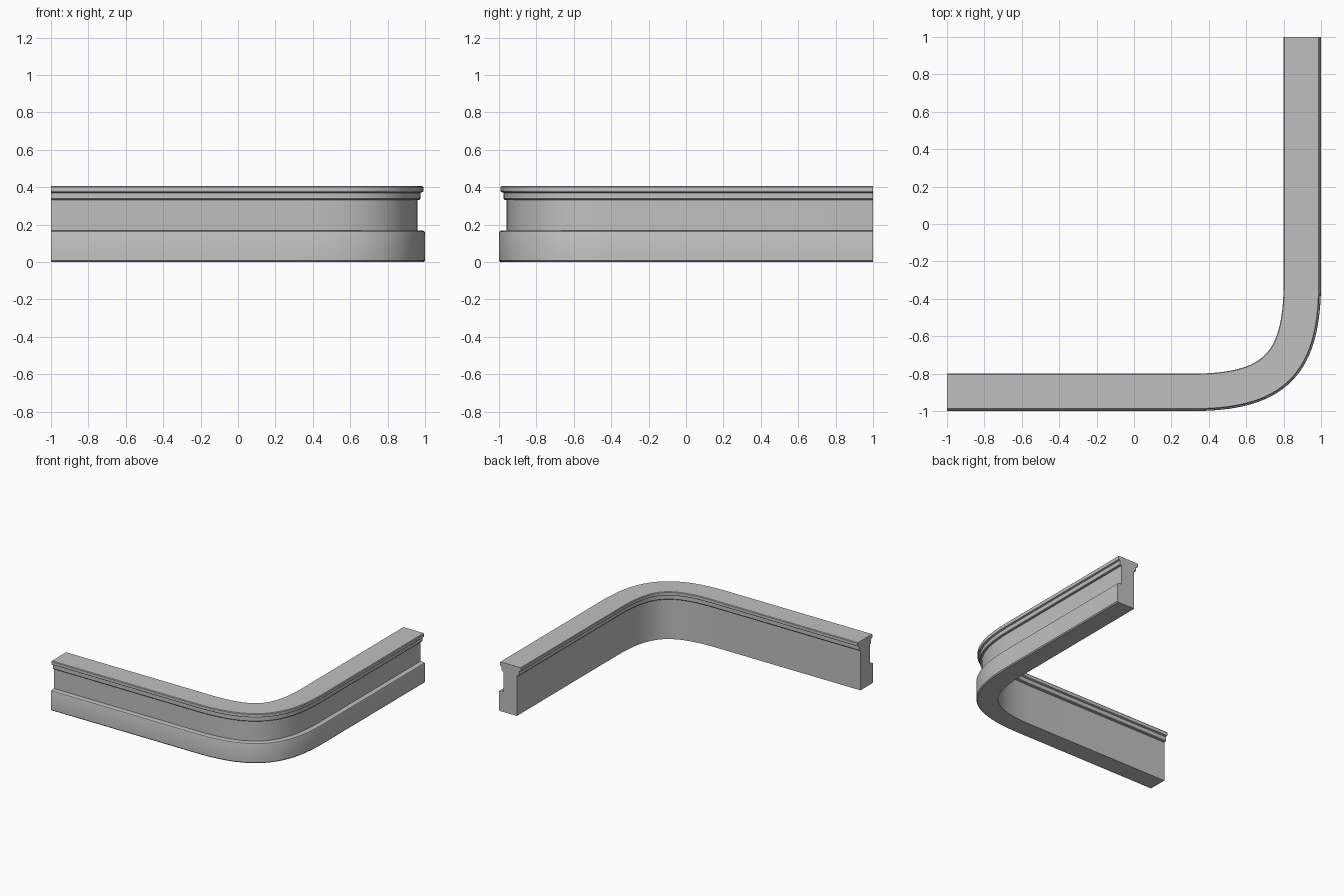
import bpy, bmesh
from mathutils import Vector

if "Cube" in bpy.data.objects:
    bpy.data.objects.remove(bpy.data.objects["Cube"])

STEPS = 32        # segments round the corner
START = 0.31      # where the bend begins
MID = 0.9         # centre line of both straight runs
HANDLE = 0.75     # bend tightness

stone = bpy.data.materials.new("light grey")
stone.diffuse_color = (0.53, 0.53, 0.53, 1)
stone.use_nodes = True
stone.node_tree.nodes["Principled BSDF"].inputs["Base Color"].default_value = stone.diffuse_color

# Cross-section: (offset outward from the centre line, height)
profile = [
    (-0.063, 0.0), (0.092, 0.0), (0.1, 0.008),           # foot
    (0.1, 0.155), (0.097, 0.163), (0.09, 0.167),         # plinth top edge
    (0.06, 0.167), (0.06, 0.331),                        # recessed face
    (0.072, 0.333), (0.076, 0.338), (0.076, 0.370),      # lower moulding
    (0.088, 0.374), (0.092, 0.380), (0.092, 0.400), (0.087, 0.405),  # cap
    (-0.096, 0.405), (-0.1, 0.400), (-0.1, 0.380), (-0.096, 0.374),  # inner cap
    (-0.083, 0.370), (-0.083, 0.338), (-0.079, 0.333), (-0.063, 0.331),
]

# Path: left end, smooth bend, rear end, each with its outward normal
p0, corner, p3 = Vector((START, -MID)), Vector((MID, -MID)), Vector((MID, -START))
p1, p2 = p0.lerp(corner, HANDLE), p3.lerp(corner, HANDLE)
path = [(Vector((-1, -MID)), Vector((0, -1)))]
for i in range(STEPS + 1):
    t = i / STEPS
    u = 1 - t
    pos = u**3 * p0 + 3 * u*u * t * p1 + 3 * u * t*t * p2 + t**3 * p3
    tan = (u*u * (p1 - p0) + 2 * u * t * (p2 - p1) + t*t * (p3 - p2)).normalized()
    path.append((pos, Vector((tan.y, -tan.x))))
path.append((Vector((MID, 1)), Vector((1, 0))))

# Sweep the cross-section along the path and close both ends
bm = bmesh.new()
rings = []
for pos, out in path:
    rings.append([bm.verts.new((*(pos + out * d), z)) for d, z in profile])
n = len(profile)
for a, b in zip(rings, rings[1:]):
    for i in range(n):
        j = (i + 1) % n
        bm.faces.new((a[i], b[i], b[j], a[j]))
bm.faces.new(rings[0])
bm.faces.new(rings[-1][::-1])
bmesh.ops.recalc_face_normals(bm, faces=bm.faces)

mesh = bpy.data.meshes.new("curved_parapet")
bm.to_mesh(mesh)
bm.free()
mesh.materials.append(stone)
wall = bpy.data.objects.new("curved_parapet", mesh)
bpy.context.collection.objects.link(wall)
bpy.context.view_layer.objects.active = wall
wall.select_set(True)
bpy.ops.object.shade_smooth_by_angle(angle=0.45)
